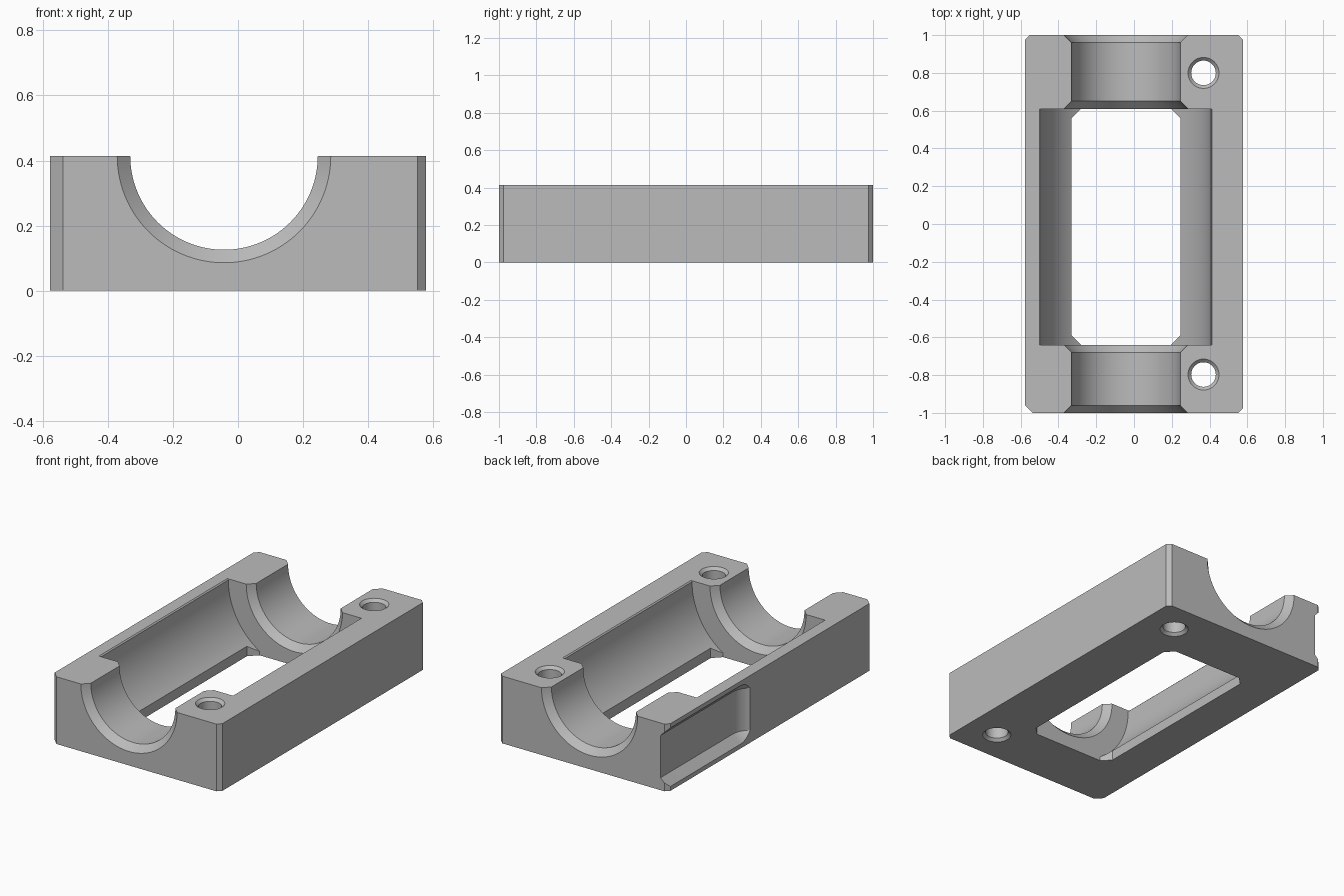
import bpy
import bmesh
from math import sin, cos, pi, sqrt, radians

if "Cube" in bpy.data.objects:
    bpy.data.objects.remove(bpy.data.objects["Cube"])

TOP = 0.414       # block height
HALF = 0.577      # half width in x
AXIS_X = -0.043   # bore axis
BORE_R = 0.288
CAVITY_R = 0.45
POCKET = (-0.64, 0.61)  # cavity ends in y

grey = bpy.data.materials.new("grey metal")
grey.use_nodes = True
grey.diffuse_color = (0.5, 0.5, 0.5, 1)
grey.node_tree.nodes["Principled BSDF"].inputs["Base Color"].default_value = (0.5, 0.5, 0.5, 1)


def loft(name, rings):
    """Closed solid through a list of rings with equal point counts."""
    bm = bmesh.new()
    loops = [[bm.verts.new(p) for p in ring] for ring in rings]
    n = len(loops[0])
    for a, b in zip(loops, loops[1:]):
        for i in range(n):
            j = (i + 1) % n
            bm.faces.new((a[i], a[j], b[j], b[i]))
    bm.faces.new(loops[0])
    bm.faces.new(loops[-1])
    bmesh.ops.recalc_face_normals(bm, faces=bm.faces)
    mesh = bpy.data.meshes.new(name)
    bm.to_mesh(mesh)
    bm.free()
    mesh.materials.append(grey)
    obj = bpy.data.objects.new(name, mesh)
    bpy.context.collection.objects.link(obj)
    return obj


def angles(n):
    return [2 * pi * i / n for i in range(n)]


def cut(body, cutter):
    """Subtract the cutter from the body, then discard it."""
    mod = body.modifiers.new("cut", "BOOLEAN")
    mod.operation = "DIFFERENCE"
    mod.solver = "EXACT"
    mod.object = cutter
    bpy.context.view_layer.objects.active = body
    bpy.ops.object.modifier_apply(modifier=mod.name)
    bpy.data.objects.remove(cutter)


def chamfered_rect(x0, x1, y0, y1, sizes):
    """Outline with corners cut: front left, front right, back right, back left on plan."""
    a, b, c, d = sizes
    return [(x0 + a, y0), (x1 - b, y0), (x1, y0 + b), (x1, y1 - c),
            (x1 - c, y1), (x0 + d, y1), (x0, y1 - d), (x0, y0 + a)]


def prism(name, outline, z0, z1):
    return loft(name, [[(x, y, z) for x, y in outline] for z in (z0, z1)])


# Block with chamfered vertical edges
body = prism("bearing_block",
             chamfered_rect(-HALF, HALF, -1, 1, (0.04, 0.025, 0.025, 0.025)), 0, TOP)

# Wide central trough with a small bevel along its rim
profile = [(AXIS_X + CAVITY_R * cos(pi + pi * i / 64), TOP - 0.007 + CAVITY_R * sin(pi + pi * i / 64))
           for i in range(65)]
edge = CAVITY_R + 0.107
profile += [(AXIS_X + edge, TOP + 0.1), (AXIS_X - edge, TOP + 0.1)]
cut(body, loft("trough_cutter", [[(x, y, z) for x, z in profile] for y in POCKET]))

# Window through the floor of the trough
cut(body, prism("window_cutter",
                chamfered_rect(AXIS_X - BORE_R, AXIS_X + BORE_R, *POCKET, (0.05,) * 4), -0.1, 0.3))

# End bores, chamfered at both mouths
for inner, outer in ((POCKET[0], -1), (POCKET[1], 1)):
    s = 1 if outer > inner else -1
    stations = [(inner - s * 0.02, BORE_R + 0.06), (inner + s * 0.04, BORE_R),
                (outer - s * 0.04, BORE_R), (outer + s * 0.02, BORE_R + 0.06)]
    cut(body, loft("bore_cutter",
                   [[(AXIS_X + r * cos(t), y, TOP + r * sin(t)) for t in angles(128)]
                    for y, r in stations]))

# Bolt holes, countersunk above and below
for hole_y in (-0.797, 0.8):
    stations = [(-0.02, 0.102), (0.017, 0.065), (TOP - 0.017, 0.065), (TOP + 0.02, 0.102)]
    cut(body, loft("bolt_hole_cutter",
                   [[(0.368 + r * cos(t), hole_y + r * sin(t), z) for t in angles(48)]
                    for z, r in stations]))

# Side groove with sloping lips and a curved run-out
DEPTH, RUN_R, FLAT, OUT = 0.05, 0.12, 0.13, 0.02
reach = sqrt(RUN_R ** 2 - (RUN_R - DEPTH) ** 2)
sections = [(1.1, DEPTH)]
for i in range(13):
    t = reach * i / 12
    sections.append((0.2 + reach - t, DEPTH - RUN_R + sqrt(RUN_R ** 2 - t ** 2)))
rings = []
for y, d in sections:
    x, mouth = -HALF + d, FLAT + d + OUT
    rings.append([(x, y, TOP / 2 - FLAT), (x, y, TOP / 2 + FLAT),
                  (-HALF - OUT, y, TOP / 2 + mouth), (-HALF - OUT, y, TOP / 2 - mouth)])
cut(body, loft("groove_cutter", rings))

# Smooth curved walls, keep edges sharp
bpy.ops.object.select_all(action="DESELECT")
body.select_set(True)
bpy.context.view_layer.objects.active = body
bpy.ops.object.shade_smooth_by_angle(angle=radians(20))
